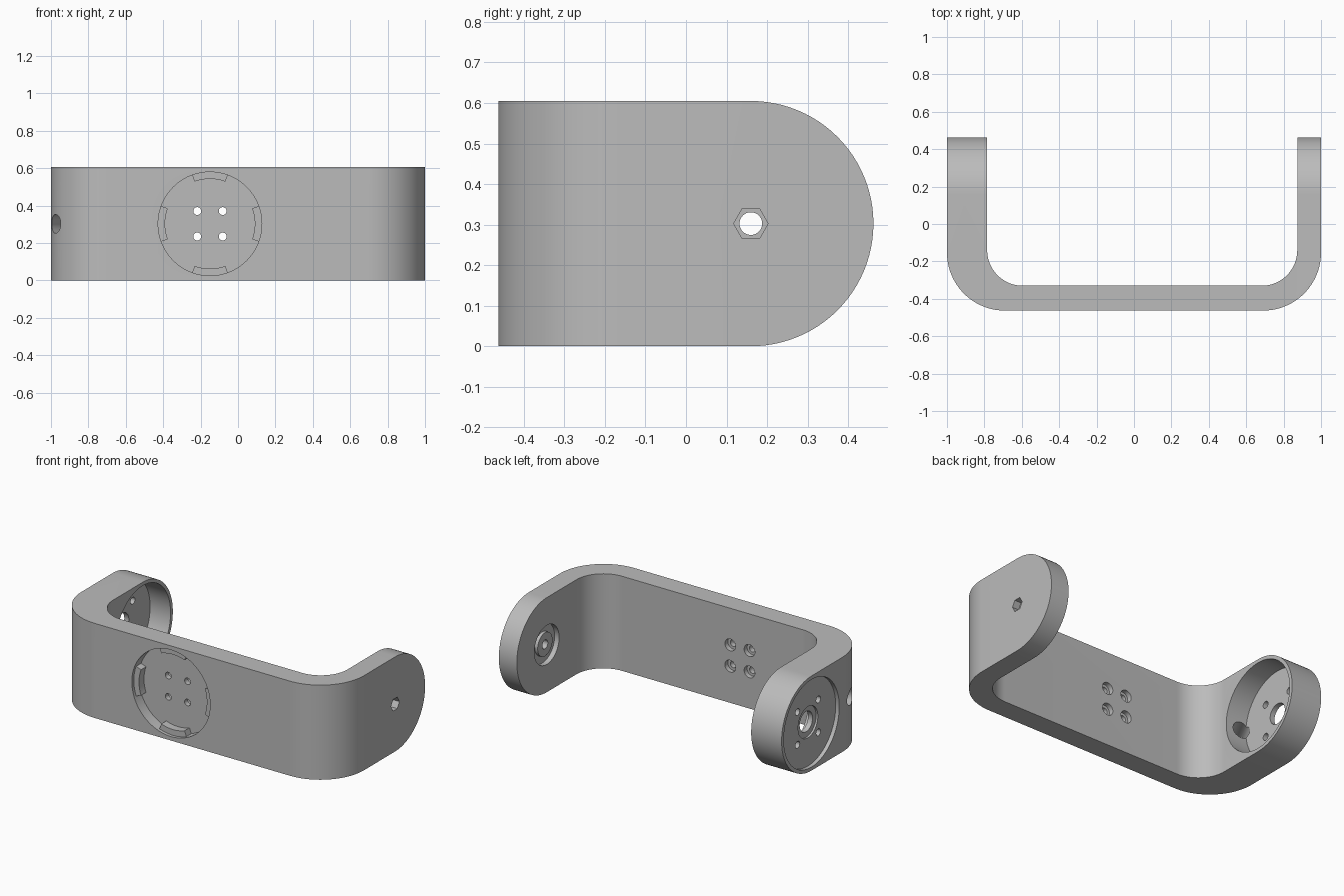
import bpy, bmesh
from math import cos, sin, pi, radians
from mathutils import Vector

if "Cube" in bpy.data.objects:
    bpy.data.objects.remove(bpy.data.objects["Cube"])

grey = bpy.data.materials.new("plain grey")
grey.use_nodes = True
colour = (0.5, 0.5, 0.5, 1)
grey.diffuse_color = colour
grey.node_tree.nodes["Principled BSDF"].inputs["Base Color"].default_value = colour

H = 0.605          # bracket height
MID = H / 2
HUB_Y = 0.16       # pivot axis of both arms
FRONT, BACK = -0.463, 0.463


def arc(cx, cy, r, a0, a1, n=24):
    return [(cx + r * cos(radians(a0 + (a1 - a0) * i / n)),
             cy + r * sin(radians(a0 + (a1 - a0) * i / n))) for i in range(n + 1)]


def prism(name, points, vec):
    """Solid made by sweeping a flat outline along vec."""
    bm = bmesh.new()
    face = bm.faces.new([bm.verts.new(p) for p in points])
    moved = bmesh.ops.extrude_face_region(bm, geom=[face])["geom"]
    bmesh.ops.translate(bm, vec=vec, verts=[v for v in moved if isinstance(v, bmesh.types.BMVert)])
    bmesh.ops.recalc_face_normals(bm, faces=bm.faces)
    mesh = bpy.data.meshes.new(name)
    bm.to_mesh(mesh)
    bm.free()
    mesh.materials.append(grey)
    ob = bpy.data.objects.new(name, mesh)
    bpy.context.collection.objects.link(ob)
    return ob


def rod(name, a, b, r, sides=48):
    """Cylinder or polygonal rod from point a to point b."""
    a, b = Vector(a), Vector(b)
    axis = (b - a).normalized()
    u = axis.cross(Vector((0, 0, 1))).normalized()
    v = axis.cross(u)
    pts = [a + r * (u * cos(2 * pi * i / sides) + v * sin(2 * pi * i / sides)) for i in range(sides)]
    return prism(name, pts, b - a)


def hub(name, x0, x1, r, dy=0, dz=0, sides=48):
    y, z = HUB_Y + dy, MID + dz
    return rod(name, (x0, y, z), (x1, y, z), r, sides)


def combine(target, other, operation):
    mod = target.modifiers.new(other.name, 'BOOLEAN')
    mod.operation, mod.solver, mod.object = operation, 'EXACT', other
    bpy.context.view_layer.objects.active = target
    bpy.ops.object.modifier_apply(modifier=mod.name)
    bpy.data.objects.remove(other)


# U-shaped body, with a thick and a thin arm
outline = [(-1, BACK)] + arc(-0.69, FRONT + 0.31, 0.31, 180, 270) + arc(0.69, FRONT + 0.31, 0.31, 270, 360)
outline += [(1, BACK), (0.873, BACK)] + arc(0.683, -0.14, 0.19, 0, -90)
outline += arc(-0.595, -0.14, 0.19, 270, 180) + [(-0.785, BACK)]
body = prism("bracket", [(x, y, 0) for x, y in outline], (0, 0, H))

# Rounded arm ends
side = arc(HUB_Y, MID, MID, -90, 90, 48) + [(-0.6, H), (-0.6, 0)]
combine(body, prism("arm_rounding", [(-1.1, y, z) for y, z in side], (2.2, 0, 0)), 'INTERSECT')

# Front mounting socket and its four screw holes
DISC_X, FLOOR = -0.15, FRONT + 0.07
combine(body, rod("socket", (DISC_X, FRONT - 0.1, MID), (DISC_X, FLOOR, MID), 0.277, 96), 'DIFFERENCE')
for dx in (-0.068, 0.068):
    for dz in (-0.068, 0.068):
        x, z = DISC_X + dx, MID + dz
        combine(body, rod("screw_hole", (x, -0.6, z), (x, -0.2, z), 0.021, 24), 'DIFFERENCE')
        combine(body, rod("screw_seat", (x, -0.36, z), (x, -0.2, z), 0.038, 32), 'DIFFERENCE')

# Four locking tabs inside the socket
for k in range(4):
    a = 90 * k
    ring = arc(DISC_X, MID, 0.285, a - 20, a + 20) + arc(DISC_X, MID, 0.24, a + 20, a - 20)
    tab = prism("locking_tab", [(x, FRONT + 0.02, z) for x, z in ring], (0, 0.06, 0))
    combine(body, tab, 'UNION')

# Thick arm: deep inner cavity, shallow outer seat, hub and screw holes
combine(body, hub("cavity", -0.93, -0.7, 0.28, sides=96), 'DIFFERENCE')
combine(body, hub("outer_seat", -1.1, -0.975, 0.28, sides=96), 'DIFFERENCE')
combine(body, hub("hub_seat", -1.1, -0.962, 0.1), 'DIFFERENCE')
combine(body, hub("hub_hole", -1.1, -0.8, 0.065), 'DIFFERENCE')
for dy in (-0.105, 0.105):
    for dz in (-0.105, 0.105):
        combine(body, hub("hub_screw_hole", -1.1, -0.8, 0.022, dy, dz, 24), 'DIFFERENCE')

# Cable passage from the outer corner into the cavity
combine(body, rod("cable_passage", (-1.04, -0.39, MID), (-0.86, -0.06, MID), 0.05), 'DIFFERENCE')

# Thin arm: inner bearing recess with boss, through hole and hex nut pocket
combine(body, hub("bearing_recess", 0.8, 0.905, 0.125, sides=64), 'DIFFERENCE')
combine(body, hub("bearing_boss", 0.885, 0.92, 0.075), 'UNION')
combine(body, hub("bolt_hole", 0.8, 1.1, 0.028, sides=32), 'DIFFERENCE')
combine(body, hub("nut_pocket", 0.955, 1.1, 0.0425, sides=6), 'DIFFERENCE')

# Smooth curved walls, crisp edges
bpy.ops.object.select_all(action='DESELECT')
body.select_set(True)
bpy.context.view_layer.objects.active = body
bpy.ops.object.shade_smooth_by_angle(angle=radians(25))
